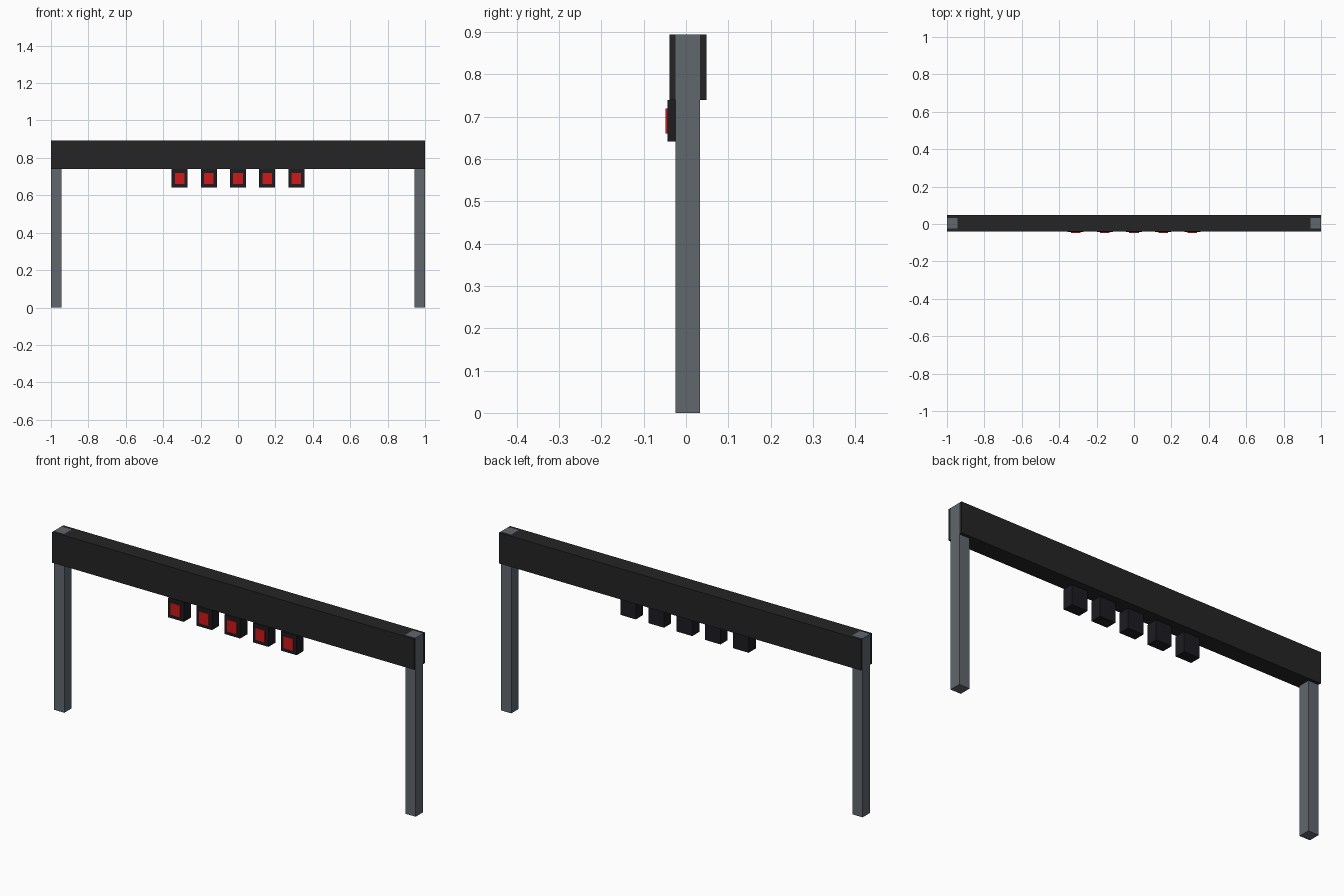
import bpy

if "Cube" in bpy.data.objects:
    bpy.data.objects.remove(bpy.data.objects["Cube"])


def material(name, rgb):
    m = bpy.data.materials.new(name)
    m.diffuse_color = (*rgb, 1)
    m.use_nodes = True
    m.node_tree.nodes["Principled BSDF"].inputs["Base Color"].default_value = m.diffuse_color
    return m


STEEL = material("steel", (0.12, 0.135, 0.155))
BLACK = material("black_panel", (0.018, 0.018, 0.018))
HOUSING = material("dark_housing", (0.012, 0.012, 0.016))
RED = material("red_lens", (0.62, 0.01, 0.01))


def box(name, x, y, z, mat):
    """Box from (min, max) ranges on each axis."""
    bpy.ops.mesh.primitive_cube_add(size=1, location=[sum(r) / 2 for r in (x, y, z)])
    ob = bpy.context.object
    ob.name = name
    ob.scale = [r[1] - r[0] for r in (x, y, z)]
    bpy.ops.object.transform_apply(location=False, rotation=False, scale=True)
    ob.data.materials.append(mat)
    return ob


TOP, BEAM = 0.894, 0.74
Y0, Y1 = -0.025, 0.033

# Square posts at both ends
box("left_post", (-1, -0.943), (Y0, Y1), (0, TOP), STEEL)
box("right_post", (0.943, 1), (Y0, Y1), (0, TOP), STEEL)

# Crossbeam: core between the posts, panels over front and back
box("beam_core", (-0.943, 0.943), (Y0, Y1), (BEAM, TOP), BLACK)
box("front_panel", (-1, 1), (-0.039, Y0), (BEAM, TOP), BLACK)
box("back_panel", (-1, 1), (Y1, 0.048), (BEAM, TOP), BLACK)

# Row of five signal lights under the beam
for i in range(5):
    cx = (i - 2) * 0.156
    box(f"light_housing_{i + 1}", (cx - 0.043, cx + 0.043), (-0.044, 0.012), (0.642, BEAM), HOUSING)
    box(f"light_lens_{i + 1}", (cx - 0.026, cx + 0.026), (-0.049, -0.044), (0.661, 0.72), RED)
